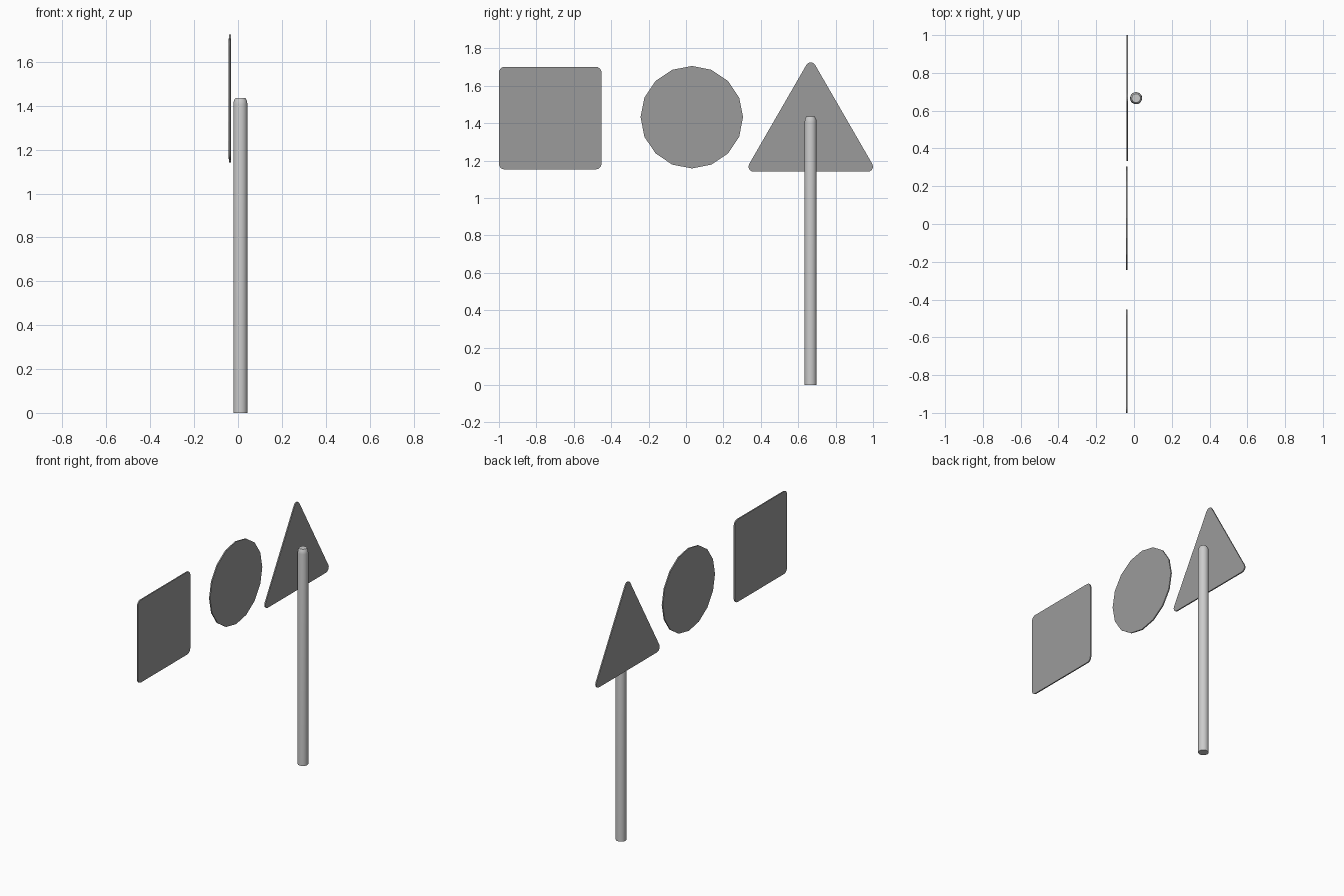
import bpy, bmesh
from math import sin, cos, pi, radians, sqrt

if "Cube" in bpy.data.objects:
    bpy.data.objects.remove(bpy.data.objects["Cube"])

dark = bpy.data.materials.new("dark_grey")
dark.diffuse_color = (0.33, 0.33, 0.33, 1)
dark.use_nodes = True
dark.node_tree.nodes["Principled BSDF"].inputs["Base Color"].default_value = dark.diffuse_color


def finish(name, bm):
    me = bpy.data.meshes.new(name)
    bm.to_mesh(me)
    bm.free()
    ob = bpy.data.objects.new(name, me)
    bpy.context.collection.objects.link(ob)
    return ob


def rounded(corners, r, sweep, seg=5):
    """Outline from corner-arc centres (y, z, mid angle in degrees)."""
    pts = []
    for y, z, mid in corners:
        for i in range(seg + 1):
            a = radians(mid - sweep / 2 + sweep * i / seg)
            pts.append((y + r * cos(a), z + r * sin(a)))
    return pts


def plate(name, outline, x, thick=0.008):
    """Thin flat sign panel extruded along x."""
    bm = bmesh.new()
    face = bm.faces.new([bm.verts.new((x - thick / 2, y, z)) for y, z in outline])
    ext = bmesh.ops.extrude_face_region(bm, geom=[face], use_keep_orig=True)
    verts = [v for v in ext["geom"] if isinstance(v, bmesh.types.BMVert)]
    bmesh.ops.translate(bm, verts=verts, vec=(thick, 0, 0))
    bmesh.ops.recalc_face_normals(bm, faces=bm.faces)
    finish(name, bm).data.materials.append(dark)


# Square panel with rounded corners
r, h, cy, cz = 0.03, 0.274, -0.726, 1.427
k = h - r
plate("square_sign", rounded([(cy + k, cz + k, 45), (cy - k, cz + k, 135),
                              (cy - k, cz - k, 225), (cy + k, cz - k, 315)], r, 90), -0.038)

# Sixteen-sided round panel
plate("round_sign", [(0.031 + 0.274 * cos(i * pi / 8), 1.432 + 0.274 * sin(i * pi / 8))
                     for i in range(16)], -0.039)

# Triangular panel with rounded corners
r, cy = 0.027, 0.667
k, zb = 0.333 - r, 1.141 + r
plate("triangle_sign", rounded([(cy + k, zb, -30), (cy, zb + k * sqrt(3), 90),
                                (cy - k, zb, 210)], r, 120), -0.037)

# Pole with a softened top rim
bm = bmesh.new()
rings = [(0.032, 0), (0.032, 1.405), (0.030, 1.422), (0.023, 1.435)]
n = 20
loops = [[bm.verts.new((0.011 + pr * cos(2 * pi * i / n), 0.666 + pr * sin(2 * pi * i / n), z))
          for i in range(n)] for pr, z in rings]
for a, b in zip(loops, loops[1:]):
    for i in range(n):
        j = (i + 1) % n
        bm.faces.new((a[i], a[j], b[j], b[i]))
bm.faces.new(loops[0][::-1])
bm.faces.new(loops[-1])
pole = finish("pole", bm)
bpy.context.view_layer.objects.active = pole
pole.select_set(True)
bpy.ops.object.shade_smooth_by_angle(angle=radians(35))
